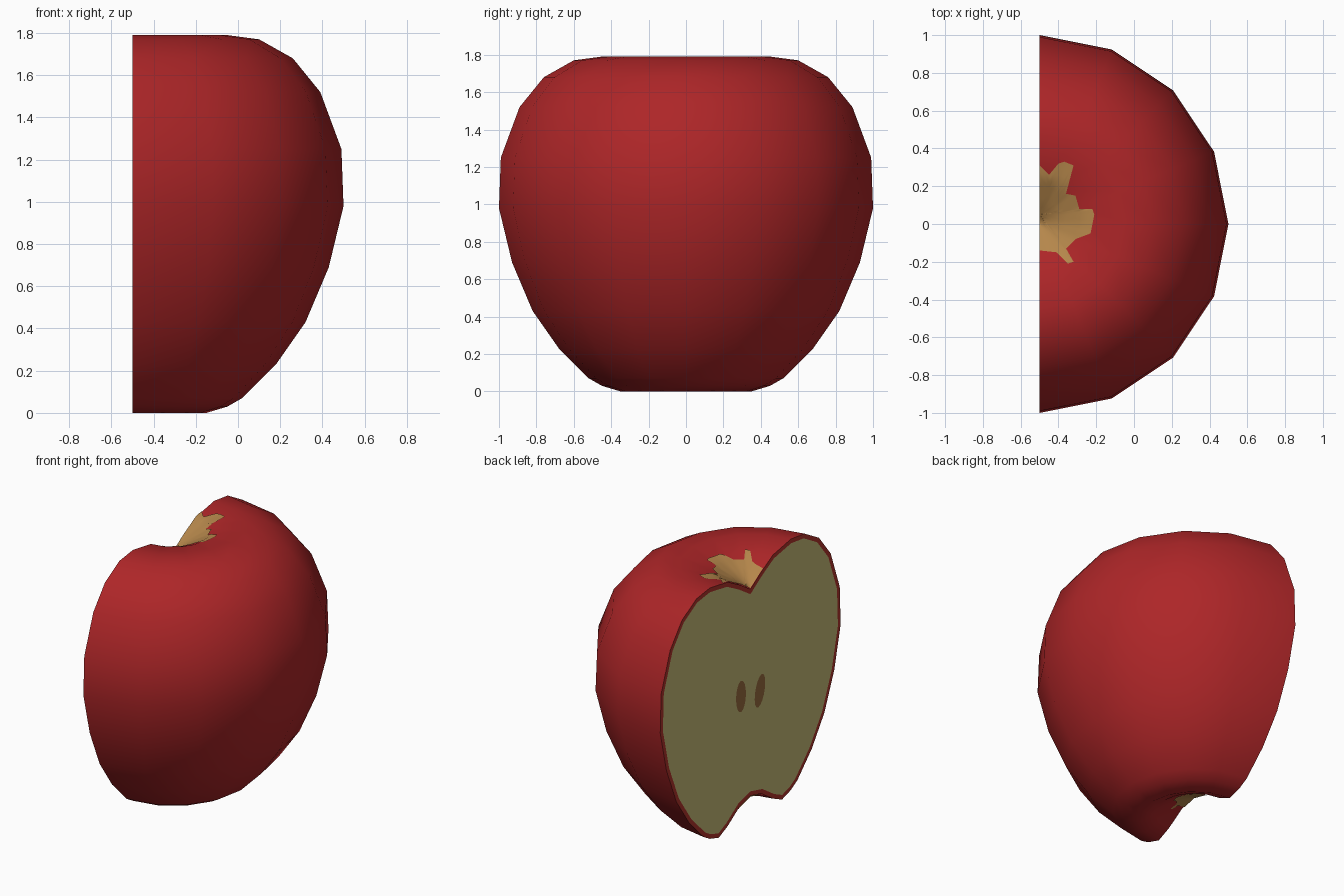
import bpy, bmesh, math
from mathutils import Vector
from mathutils.bvhtree import BVHTree

if "Cube" in bpy.data.objects:
    bpy.data.objects.remove(bpy.data.objects["Cube"])

CUT = -0.5  # x of the cut plane, which holds the core axis


def material(name, rgb):
    m = bpy.data.materials.new(name)
    m.use_nodes = True
    m.diffuse_color = (*rgb, 1)
    m.node_tree.nodes["Principled BSDF"].inputs["Base Color"].default_value = (*rgb, 1)
    return m


skin = material("red skin", (0.42, 0.019, 0.021))
rim = material("skin edge", (0.45, 0.035, 0.025))
flesh = material("pale flesh", (0.57, 0.51, 0.19))
pip = material("brown seed", (0.32, 0.15, 0.05))
tan = material("tan blotch", (0.46, 0.24, 0.07))


def add_object(name, bm, mats, smooth=True):
    mesh = bpy.data.meshes.new(name)
    bm.to_mesh(mesh)
    bm.free()
    for m in mats:
        mesh.materials.append(m)
    ob = bpy.data.objects.new(name, mesh)
    bpy.context.collection.objects.link(ob)
    if smooth:
        bpy.ops.object.select_all(action='DESELECT')
        ob.select_set(True)
        bpy.context.view_layer.objects.active = ob
        bpy.ops.object.shade_smooth_by_angle(angle=math.radians(50))
    return ob


# Half fruit: profile (radius, height) spun half a turn about the core axis
profile = [(0, 0.16), (0.12, 0.13), (0.25, 0.045), (0.35, 0), (0.45, 0.03), (0.52, 0.07),
           (0.68, 0.23), (0.82, 0.43), (0.93, 0.69), (1, 0.98), (0.99, 1.25), (0.89, 1.52),
           (0.76, 1.68), (0.6, 1.77), (0.45, 1.79), (0.25, 1.755), (0.11, 1.68), (0, 1.61)]
bm = bmesh.new()
verts = [bm.verts.new((CUT, -r, z)) for r, z in profile]
edges = [bm.edges.new(pair) for pair in zip(verts, verts[1:])]
bmesh.ops.spin(bm, geom=verts + edges, cent=(CUT, 0, 0), axis=(0, 0, 1),
               angle=math.pi, steps=8, use_duplicate=False)
bmesh.ops.remove_doubles(bm, verts=bm.verts, dist=0.001)
surface = BVHTree.FromBMesh(bm)

# Cut face, with a thin ring of skin round the flesh
outline = [e for e in bm.edges if e.is_boundary]
cap = bmesh.ops.contextual_create(bm, geom=outline)["faces"][0]
bmesh.ops.recalc_face_normals(bm, faces=bm.faces)
ring = bmesh.ops.inset_individual(bm, faces=[cap], thickness=0.03, use_even_offset=True)["faces"]
for f in ring:
    f.material_index = 1
cap.material_index = 2
add_object("half_fruit", bm, [skin, rim, flesh])

# Ragged blotches draped over the top and bottom hollows
ragged = [(0, -0.19), (0.09, -0.2), (0.15, -0.26), (0.18, -0.25), (0.14, -0.18), (0.19, -0.13),
          (0.27, -0.1), (0.29, 0), (0.28, 0.03), (0.21, 0.03), (0.19, 0.1), (0.14, 0.11),
          (0.18, 0.26), (0.13, 0.28), (0.1, 0.27), (0.05, 0.21), (0, 0.26)]


def blotch(name, side, scale, shift):
    def drape(p):
        x, y = CUT + max(p.x * scale, 0.0005), shift + p.y * scale
        hit = surface.ray_cast(Vector((x, y, 1 + side * 3)), Vector((0, 0, -side)))[0]
        return (x, y, hit.z + side * 0.006)

    points = [Vector(p) for p in ragged]
    rays = [a.lerp(b, k / 3) for a, b in zip(points, points[1:]) for k in range(3)] + points[-1:]
    bm = bmesh.new()
    levels = 8
    rows = [[bm.verts.new(drape(p * (i / levels))) for i in range(1, levels + 1)] for p in rays]
    centre = bm.verts.new(drape(Vector((0, 0))))
    for a, b in zip(rows, rows[1:]):
        quads = [(centre, a[0], b[0])]
        quads += [(a[i], a[i + 1], b[i + 1], b[i]) for i in range(levels - 1)]
        for q in quads:
            bm.faces.new(q if side > 0 else q[::-1])
    add_object(name, bm, [tan])


blotch("top_blotch", 1, 1, 0.05)
blotch("bottom_blotch", -1, 0.5, 0)

# Seeds: thin pointed ovals on the cut face
for name, y, z, lean in (("left_seed", 0.11, 0.9, 0), ("right_seed", -0.1, 0.86, -0.02)):
    bm = bmesh.new()
    oval = []
    for i in range(16):
        a = i * math.tau / 16
        oval.append(bm.verts.new((CUT - 0.004, y + 0.055 * math.cos(a) + lean * math.sin(a),
                                  z + 0.11 * math.sin(a))))
    bm.faces.new(oval[::-1])
    add_object(name, bm, [pip], smooth=False)
